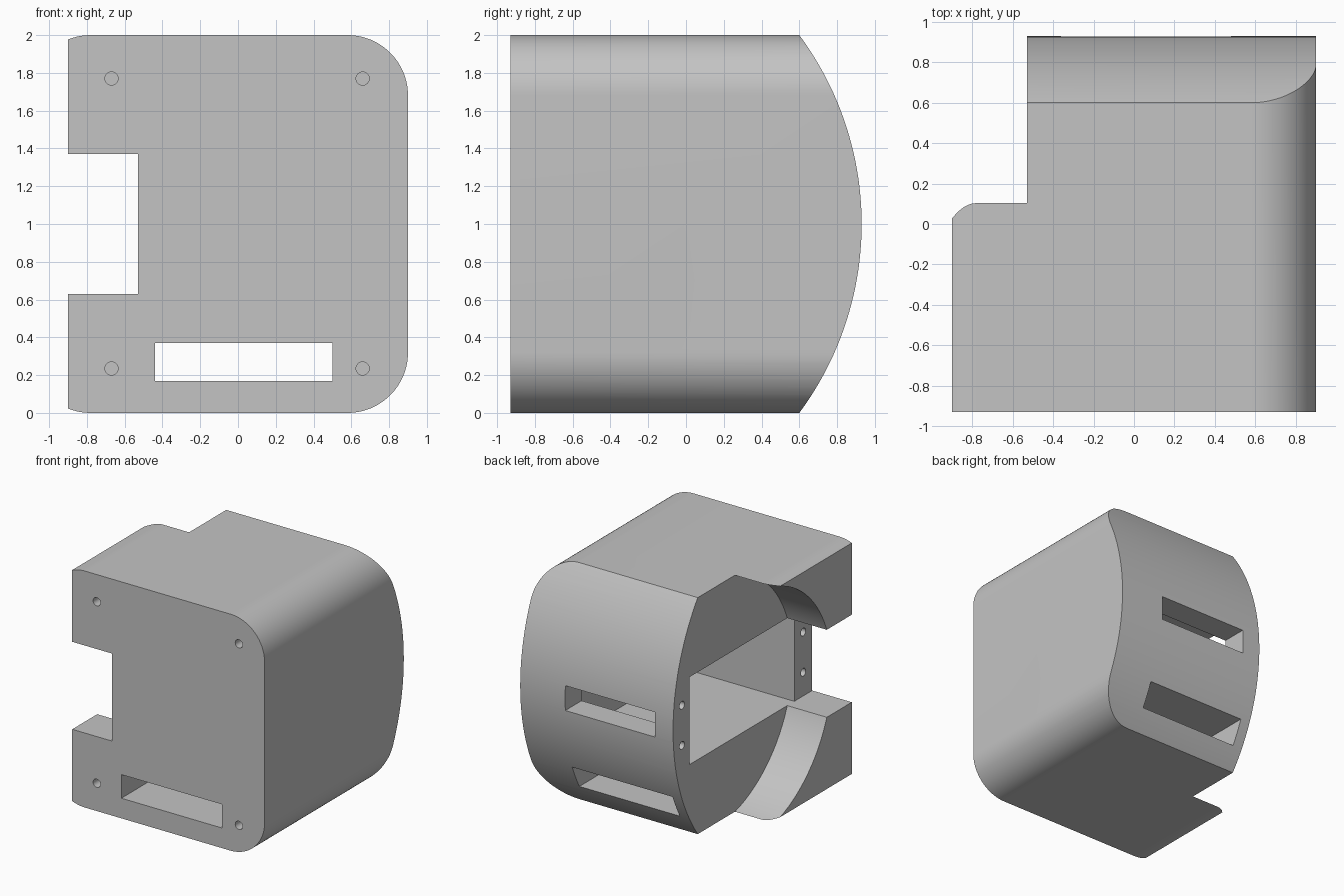
import bpy
import bmesh
from math import sin, cos, pi, asin, radians
from mathutils import Vector

old = bpy.data.objects.get("Cube")
if old:
    bpy.data.objects.remove(old, do_unlink=True)

grey = bpy.data.materials.new("plain grey")
grey.use_nodes = True
grey.diffuse_color = (0.55, 0.55, 0.55, 1)
grey.node_tree.nodes["Principled BSDF"].inputs["Base Color"].default_value = grey.diffuse_color


def arc(cx, cy, r, a0, a1, n):
    """Points on a circular arc, both ends included."""
    return [(cx + r * cos(a0 + (a1 - a0) * i / n), cy + r * sin(a0 + (a1 - a0) * i / n))
            for i in range(n + 1)]


def prism(name, pts, axis, lo, hi):
    """Extrude a 2D outline along an axis (outline uses the other two, in order)."""
    def place(p, h):
        c = list(p)
        c.insert("xyz".index(axis), h)
        return Vector(c)
    bm = bmesh.new()
    face = bm.faces.new([bm.verts.new(place(p, lo)) for p in pts])
    top = bmesh.ops.extrude_face_region(bm, geom=[face])["geom"]
    move = place((0, 0), hi - lo)
    bmesh.ops.translate(bm, vec=move, verts=[v for v in top if isinstance(v, bmesh.types.BMVert)])
    bmesh.ops.recalc_face_normals(bm, faces=bm.faces)
    mesh = bpy.data.meshes.new(name)
    bm.to_mesh(mesh)
    bm.free()
    mesh.materials.append(grey)
    obj = bpy.data.objects.new(name, mesh)
    bpy.context.collection.objects.link(obj)
    return obj


def rect(x0, x1, y0, y1):
    return [(x0, y0), (x1, y0), (x1, y1), (x0, y1)]


def circle(x, y, r, n=24):
    return arc(x, y, r, 0, 2 * pi, n)[:-1]


def combine(body, cutter, operation="DIFFERENCE"):
    mod = body.modifiers.new("cut", "BOOLEAN")
    mod.operation = operation
    mod.solver = "EXACT"
    mod.object = cutter
    bpy.context.view_layer.objects.active = body
    bpy.ops.object.modifier_apply(modifier=mod.name)
    bpy.data.objects.remove(cutter, do_unlink=True)


# Housing: rounded corners, the right side sliced off partway round its corners
R = 0.32
SLICE = asin(0.12 / R)
outline = (arc(0.58, R, R, -pi / 2, 0, 20) + arc(0.58, 2 - R, R, 0, pi / 2, 20)
           + arc(-0.78, 2 - R, R, pi / 2, pi / 2 + SLICE, 8)
           + arc(-0.78, R, R, 1.5 * pi - SLICE, 1.5 * pi, 8))
housing = prism("housing", outline, "y", -0.93, 1.2)

# Bulged back
BULGE = 1.68
half = asin(1.2 / BULGE)
side = [(-1.2, 2.2)] + [(-1.2, -0.2)] + arc(0.93 - BULGE, 1, BULGE, -half, half, 56)
combine(housing, prism("back_bulge", side, "x", -1.5, 1.5), "INTERSECT")

# Round wheel well in the right side
combine(housing, prism("wheel_well", circle(0.37, 1, 1.035, 96), "x", -1.3, -0.53))

# Notch through the right side, joined with the deep inner pocket
plan = [(-1.3, -1.3), (-0.53, -1.3), (-0.53, -0.69), (0.5, -0.69),
        (0.5, 0.71), (-0.53, 0.71), (-0.53, 1.3), (-1.3, 1.3)]
combine(housing, prism("notch_and_pocket", plan, "z", 0.63, 1.37))

# Long slot from front to back, and a shorter slot from the back into the pocket
combine(housing, prism("lower_slot", rect(-0.44, 0.5, 0.17, 0.37), "y", -1.3, 1.3))
combine(housing, prism("upper_slot", rect(-0.36, 0.48, 0.9, 1.11), "y", 0.5, 1.3))

# Screw holes in the front
for x in (-0.67, 0.66):
    for z in (0.235, 1.77):
        combine(housing, prism("front_screw_hole", circle(x, z, 0.035), "y", -1.1, -0.68))

# Screw holes beside the pocket opening
for y in (-0.81, 0.81):
    for z in (0.83, 1.17):
        combine(housing, prism("side_screw_hole", circle(y, z, 0.033), "x", -0.7, -0.3))

bpy.ops.object.select_all(action="DESELECT")
housing.select_set(True)
bpy.context.view_layer.objects.active = housing
bpy.ops.object.shade_smooth_by_angle(angle=radians(25))
